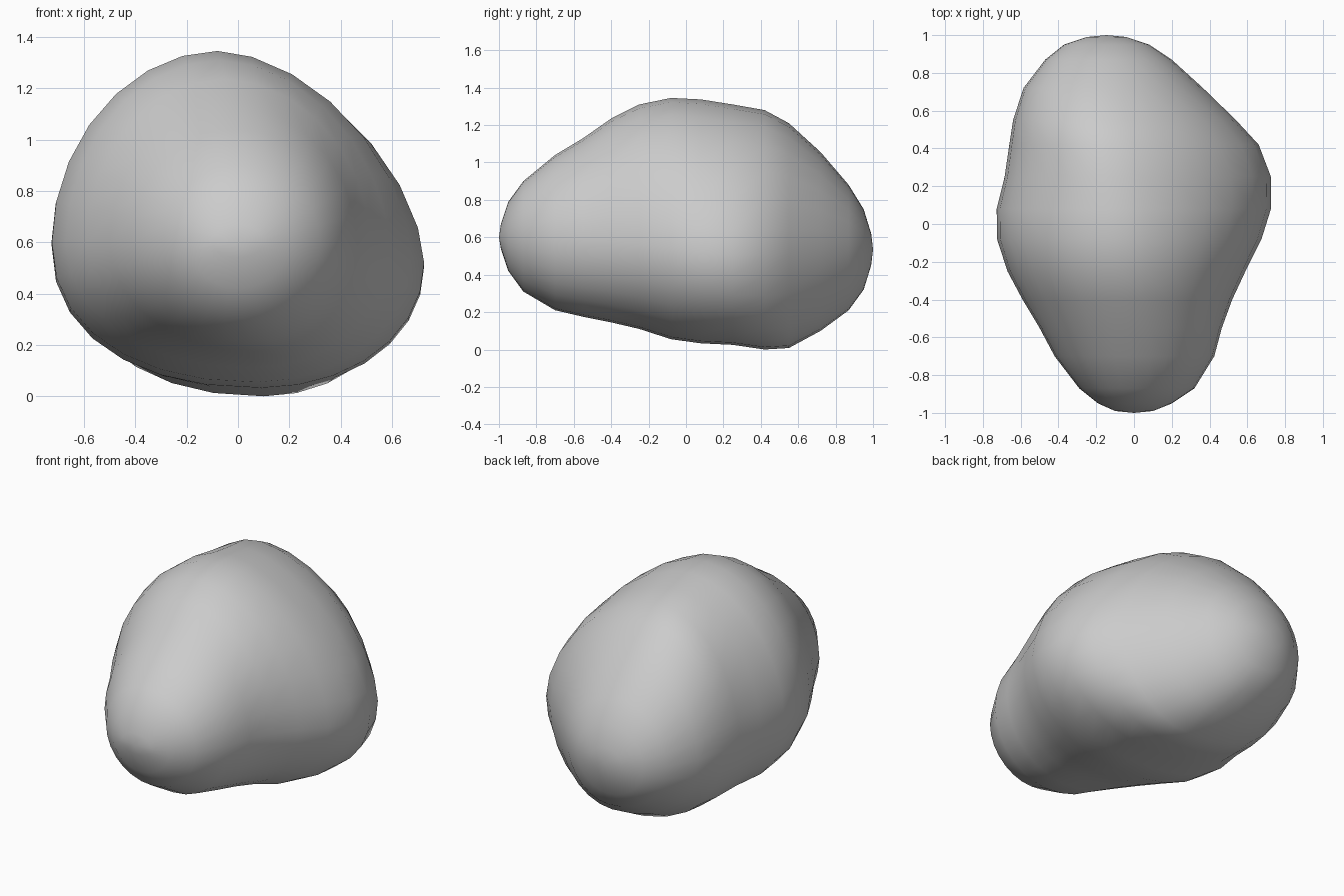
import bpy
import bmesh
from math import cos, sin, pi, exp

if "Cube" in bpy.data.objects:
    bpy.data.objects.remove(bpy.data.objects["Cube"])

SEGMENTS = 28

# Cross-sections front to back: y, left, right, bottom, top, crest x, keel x
SECTIONS = [
    (-0.99, -0.10, 0.10, 0.54, 0.67, 0.00, 0.00),
    (-0.95, -0.19, 0.20, 0.42, 0.79, 0.00, 0.00),
    (-0.87, -0.29, 0.32, 0.31, 0.90, 0.00, 0.02),
    (-0.70, -0.42, 0.425, 0.21, 1.04, -0.01, 0.05),
    (-0.55, -0.50, 0.465, 0.175, 1.13, -0.03, 0.06),
    (-0.40, -0.59, 0.52, 0.145, 1.235, -0.05, 0.06),
    (-0.25, -0.67, 0.59, 0.11, 1.31, -0.07, 0.06),
    (-0.08, -0.725, 0.675, 0.055, 1.345, -0.08, 0.07),
    (0.08, -0.727, 0.725, 0.033, 1.337, -0.09, 0.09),
    (0.25, -0.685, 0.725, 0.025, 1.31, -0.11, 0.10),
    (0.42, -0.66, 0.66, 0.0, 1.28, -0.14, 0.10),
    (0.55, -0.64, 0.54, 0.008, 1.21, -0.17, 0.07),
    (0.72, -0.585, 0.365, 0.10, 1.055, -0.17, 0.00),
    (0.87, -0.47, 0.20, 0.21, 0.88, -0.16, -0.08),
    (0.95, -0.37, 0.08, 0.32, 0.75, -0.15, -0.13),
    (0.99, -0.25, -0.04, 0.45, 0.62, -0.145, -0.145),
]


def ring(section):
    """Four rounded quadrants meeting at the section's extremes."""
    y, left, right, bottom, top, crest, keel = section
    swell = exp(-((y - 0.2) / 0.5) ** 2)      # strongest round the middle
    mid_left = 0.6 if y < 0 else 0.6 - 0.06 * y
    mid_right = mid_left - 0.08 * swell       # right-hand bulge sits lower
    points = []
    for i in range(SEGMENTS):
        c, s = cos(2 * pi * i / SEGMENTS), sin(2 * pi * i / SEGMENTS)
        centre = crest if s > 0 else keel
        mid = mid_right if c > 0 else mid_left
        # flatter shoulders above, fuller flanks below
        if s > 0:
            power = 1 + (0.2 if c > 0 else 0.05) * swell
        else:
            power = 1 - (0.02 if c > 0 else 0.12) * swell
        reach = (right if c > 0 else left) - centre
        rise = (top if s > 0 else bottom) - mid
        points.append((centre + reach * abs(c) ** power, y,
                       mid + rise * abs(s) ** power))
    return points


# Boulder skin lofted through the sections, closed with rounded tips
bm = bmesh.new()
rings = [[bm.verts.new(p) for p in ring(s)] for s in SECTIONS]
for a, b in zip(rings, rings[1:]):
    for i in range(SEGMENTS):
        j = (i + 1) % SEGMENTS
        bm.faces.new((a[i], a[j], b[j], b[i]))
for loop, tip in ((rings[0], (0, -1, 0.6)), (rings[-1], (-0.145, 1, 0.535))):
    v = bm.verts.new(tip)
    for i in range(SEGMENTS):
        bm.faces.new((loop[i], loop[(i + 1) % SEGMENTS], v))
bmesh.ops.recalc_face_normals(bm, faces=bm.faces[:])

mesh = bpy.data.meshes.new("boulder")
bm.to_mesh(mesh)
bm.free()
boulder = bpy.data.objects.new("boulder", mesh)
bpy.context.collection.objects.link(boulder)
mesh.shade_smooth()
